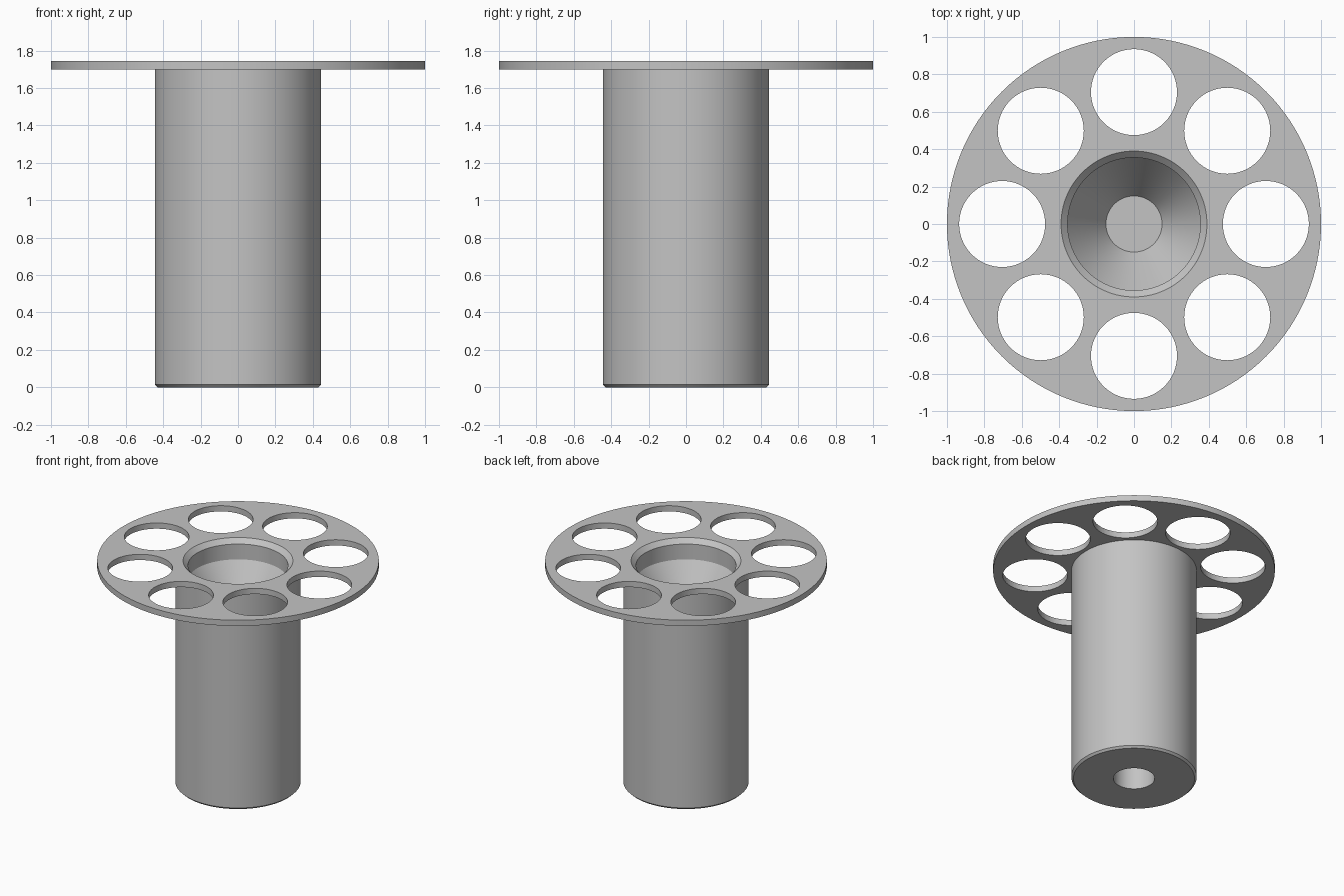
import bpy, bmesh, math
from mathutils import Matrix, Vector

cube = bpy.data.objects.get("Cube")
if cube:
    bpy.data.objects.remove(cube, do_unlink=True)

TOP, FLANGE_BASE = 1.745, 1.70
SEGMENTS = 128

grey = bpy.data.materials.new("plain grey")
grey.use_nodes = True
colour = (0.55, 0.55, 0.55, 1)
grey.diffuse_color = colour
grey.node_tree.nodes["Principled BSDF"].inputs["Base Color"].default_value = colour


def make_object(name, bm):
    bmesh.ops.recalc_face_normals(bm, faces=bm.faces)
    mesh = bpy.data.meshes.new(name)
    bm.to_mesh(mesh)
    bm.free()
    obj = bpy.data.objects.new(name, mesh)
    mesh.materials.append(grey)
    bpy.context.collection.objects.link(obj)
    return obj


def lathe(name, profile):
    """Revolve an (r, z) profile around z; its ends lie on the axis."""
    bm = bmesh.new()
    verts = [bm.verts.new((r, 0, z)) for r, z in profile]
    edges = [bm.edges.new(pair) for pair in zip(verts, verts[1:])]
    bmesh.ops.spin(bm, geom=verts + edges, cent=(0, 0, 0), axis=(0, 0, 1),
                   angle=math.tau, steps=SEGMENTS, use_duplicate=False)
    bmesh.ops.remove_doubles(bm, verts=bm.verts, dist=0.0001)
    return make_object(name, bm)


# Hollow barrel and flange: bore from below, funnel and rim from above
wall_end = TOP - 0.155
floor = wall_end - 0.30
spool = lathe("flanged_barrel", [
    (0, floor - 0.02), (0.147, floor - 0.02), (0.147, 0),
    (0.43, 0), (0.445, 0.015), (0.445, FLANGE_BASE),
    (1, FLANGE_BASE), (1, TOP),
    (0.39, TOP), (0.355, TOP - 0.035), (0.355, wall_end),
    (0.15, floor), (0, floor)])

# Ring of eight round holes through the flange
bm = bmesh.new()
for i in range(8):
    place = Matrix.Rotation(i * math.tau / 8, 4, "Z") @ Matrix.Translation(
        Vector((0.705, 0, FLANGE_BASE)))
    bmesh.ops.create_cone(bm, cap_ends=True, segments=64, radius1=0.23,
                          radius2=0.23, depth=0.3, matrix=place)
cutter = make_object("hole_cutter", bm)
cutter.hide_render = True

cut = spool.modifiers.new("flange holes", "BOOLEAN")
cut.operation = "DIFFERENCE"
cut.solver = "EXACT"
cut.object = cutter

bpy.ops.object.select_all(action="DESELECT")
spool.select_set(True)
bpy.context.view_layer.objects.active = spool
bpy.ops.object.modifier_apply(modifier=cut.name)
bpy.data.objects.remove(cutter, do_unlink=True)
bpy.ops.object.shade_smooth_by_angle(angle=math.radians(25))
